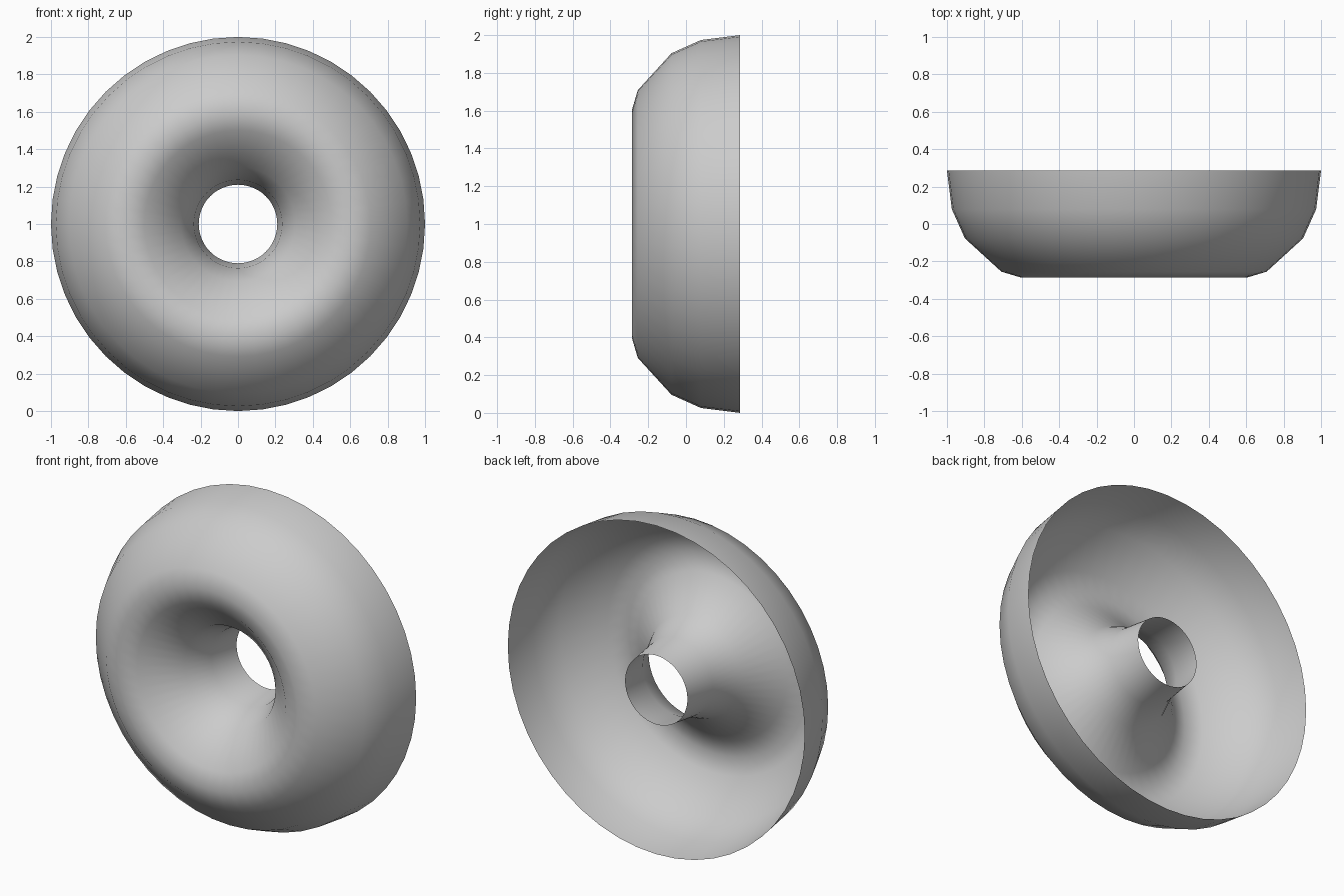
import bpy, bmesh, math

if "Cube" in bpy.data.objects:
    bpy.data.objects.remove(bpy.data.objects["Cube"])

SEGMENTS = 48
MID = 0.605  # radius of the front crest

# Outer half of the cross-section: (radius, y), back rim to front crest
outer = [(1.0, 0.286), (0.974, 0.079), (0.904, -0.077), (0.709, -0.255), (MID, -0.286)]
# Inner half mirrors the outer half about the crest
profile = outer + [(2 * MID - r, y) for r, y in reversed(outer[:-1])]

# Spin the open cross-section around the y axis
bm = bmesh.new()
rings = []
for r, y in profile:
    rings.append([bm.verts.new((r * math.cos(a), y, 1 + r * math.sin(a)))
                  for a in (2 * math.pi * i / SEGMENTS for i in range(SEGMENTS))])
for ra, rb in zip(rings, rings[1:]):
    for i in range(SEGMENTS):
        j = (i + 1) % SEGMENTS
        f = bm.faces.new((ra[i], ra[j], rb[j], rb[i]))
        f.smooth = True

# Make the outside of the shell face outward
bm.normal_update()
crest = rings[len(outer) - 1][0]
if crest.normal.y > 0:
    bmesh.ops.reverse_faces(bm, faces=bm.faces[:])

mesh = bpy.data.meshes.new("half_ring_shell")
bm.to_mesh(mesh)
bm.free()
shell = bpy.data.objects.new("half_ring_shell", mesh)
bpy.context.collection.objects.link(shell)
